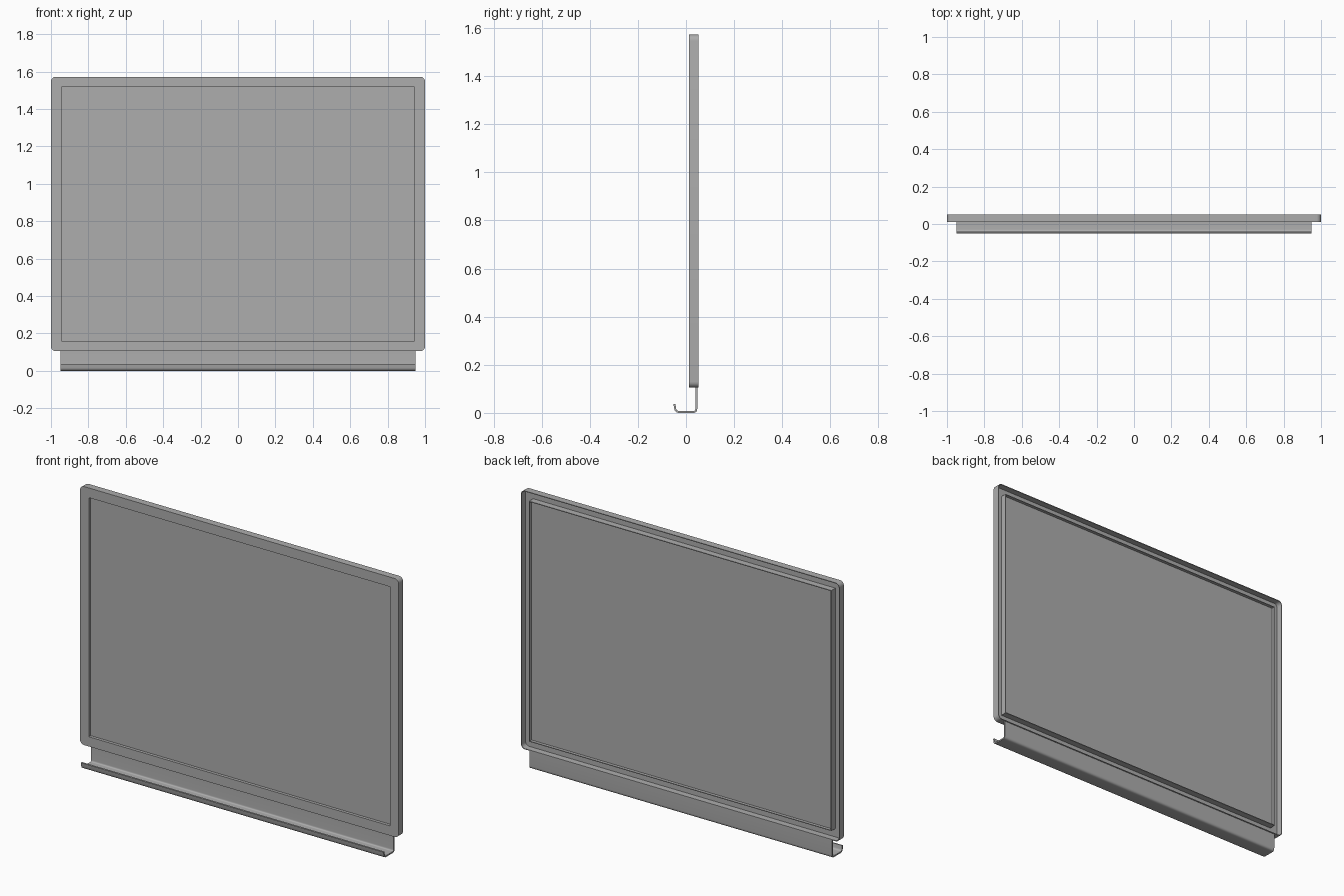
import bpy, bmesh, math
from mathutils import Vector

if "Cube" in bpy.data.objects:
    bpy.data.objects.remove(bpy.data.objects["Cube"], do_unlink=True)

grey = bpy.data.materials.new("satin grey")
grey.use_nodes = True
COLOR = (0.42, 0.42, 0.42, 1)
grey.diffuse_color = COLOR
grey.node_tree.nodes["Principled BSDF"].inputs["Base Color"].default_value = COLOR

HALF_W, Z_LOW, Z_HIGH = 1.0, 0.105, 1.572
FRONT, BACK, SHEET, BORDER = 0.012, 0.052, 0.004, 0.055


def finish(name, bm):
    bmesh.ops.remove_doubles(bm, verts=bm.verts, dist=1e-5)
    bmesh.ops.recalc_face_normals(bm, faces=bm.faces)
    mesh = bpy.data.meshes.new(name)
    bm.to_mesh(mesh)
    bm.free()
    mesh.materials.append(grey)
    obj = bpy.data.objects.new(name, mesh)
    bpy.context.collection.objects.link(obj)
    bpy.ops.object.select_all(action="DESELECT")
    obj.select_set(True)
    bpy.context.view_layer.objects.active = obj
    bpy.ops.object.shade_smooth_by_angle(angle=math.radians(35))
    return obj


def rounded_loop(bm, inset, y, radius, steps=6):
    """Rectangle with rounded corners, standing in the xz plane."""
    w, h = HALF_W - inset, (Z_HIGH - Z_LOW) / 2 - inset
    mid = (Z_HIGH + Z_LOW) / 2
    verts = []
    for corner, (sx, sz) in enumerate([(1, 1), (-1, 1), (-1, -1), (1, -1)]):
        for i in range(steps + 1):
            a = (corner + i / steps) * math.pi / 2
            verts.append(bm.verts.new((sx * (w - radius) + radius * math.cos(a), y,
                                       mid + sz * (h - radius) + radius * math.sin(a))))
    return verts


# Frame: folded channel, open at the back
bm = bmesh.new()
R = 0.025
section = [(0, FRONT, R), (0, BACK, R), (SHEET, BACK, R - SHEET),
           (SHEET, FRONT + SHEET, R - SHEET), (BORDER - SHEET, FRONT + SHEET, 0),
           (BORDER - SHEET, BACK, 0), (BORDER, BACK, 0), (BORDER, FRONT, 0)]
loops = [rounded_loop(bm, *s) for s in section]
for a, b in zip(loops, loops[1:] + loops[:1]):
    for i in range(len(a)):
        j = (i + 1) % len(a)
        bm.faces.new((a[i], a[j], b[j], b[i]))
bmesh.ops.dissolve_degenerate(bm, dist=1e-6, edges=bm.edges)
finish("frame", bm)

# Writing panel, set back inside the frame
bm = bmesh.new()
bmesh.ops.create_cube(bm, size=1)
for v in bm.verts:
    v.co.x *= 2 * (HALF_W - BORDER)
    v.co.y = 0.032 + v.co.y * 0.006
    v.co.z = (Z_LOW + Z_HIGH) / 2 + v.co.z * (Z_HIGH - Z_LOW - 2 * BORDER)
finish("panel", bm)


def fillet(points, radius, steps=6):
    """Round the inner corners of a path."""
    path = [points[0]]
    for p, c, n in zip(points, points[1:], points[2:]):
        a = c + (p - c).normalized() * radius
        b = c + (n - c).normalized() * radius
        for i in range(steps + 1):
            t = i / steps
            path.append(a * (1 - t) ** 2 + c * 2 * t * (1 - t) + b * t * t)
    return path + [points[-1]]


# Tray: bent sheet with an upturned front lip
THICK = 0.008
outer = [Vector(p) for p in [(0.047, 0.108), (0.047, 0), (-0.046, 0), (-0.052, 0.036)]]
path = fillet(outer, 0.018)
inner = []
for i, p in enumerate(path):
    d = (path[min(i + 1, len(path) - 1)] - path[max(i - 1, 0)]).normalized()
    inner.append(p + Vector((d.y, -d.x)) * THICK)
bm = bmesh.new()
rows = [[bm.verts.new((x, p.x, p.y)) for p in path + inner[::-1]] for x in (-0.95, 0.95)]
n, k = len(path), 2 * len(path)
for i in range(k):
    j = (i + 1) % k
    bm.faces.new((rows[0][i], rows[0][j], rows[1][j], rows[1][i]))
for row in rows:
    for i in range(n - 1):
        bm.faces.new((row[i], row[i + 1], row[k - 2 - i], row[k - 1 - i]))
finish("tray", bm)
